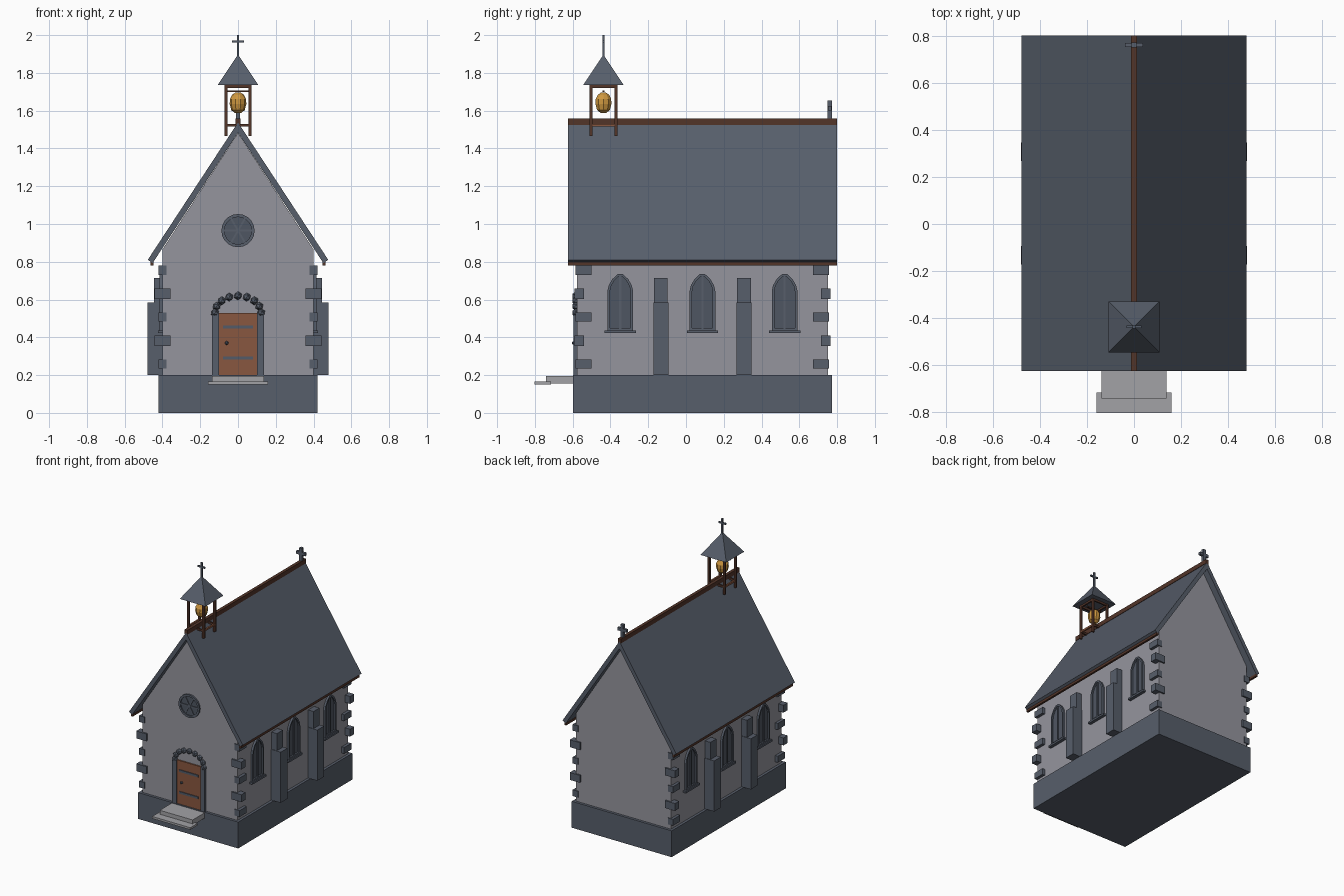
import bpy, bmesh, math
from mathutils import Vector, Matrix

if "Cube" in bpy.data.objects:
    bpy.data.objects.remove(bpy.data.objects["Cube"])

CY = 0.087          # centre of the building along y
BY = -0.437         # centre of the belfry along y
WF, WB = CY - 0.665, CY + 0.665   # front and back wall planes


def mat(name, r, g, b):
    m = bpy.data.materials.new(name)
    m.diffuse_color = (r, g, b, 1)
    m.use_nodes = True
    m.node_tree.nodes["Principled BSDF"].inputs["Base Color"].default_value = m.diffuse_color
    return m


WALL = mat("wall_plaster", 0.30, 0.30, 0.34)
STEP = mat("step_stone", 0.36, 0.36, 0.38)
SLATE = mat("slate_stone", 0.095, 0.112, 0.145)
GLASS = mat("window_glass", 0.078, 0.093, 0.122)
DOOR = mat("door_wood", 0.25, 0.095, 0.05)
DARK = mat("dark_wood", 0.085, 0.035, 0.022)
GOLD = mat("bell_gold", 0.62, 0.31, 0.05)
IRON = mat("iron", 0.085, 0.105, 0.14)


def finish(name, bm, m):
    bmesh.ops.recalc_face_normals(bm, faces=bm.faces)
    me = bpy.data.meshes.new(name)
    bm.to_mesh(me)
    bm.free()
    me.materials.append(m)
    ob = bpy.data.objects.new(name, me)
    bpy.context.collection.objects.link(ob)
    return ob


def box(name, m, x0, x1, y0, y1, z0, z1):
    bm = bmesh.new()
    bmesh.ops.create_cube(bm, size=1)
    for v in bm.verts:
        v.co = ((x0 + x1) / 2 + v.co.x * (x1 - x0),
                (y0 + y1) / 2 + v.co.y * (y1 - y0),
                (z0 + z1) / 2 + v.co.z * (z1 - z0))
    return finish(name, bm, m)


def place(axis, u, v, d):
    return (d, u, v) if axis == 'x' else (u, d, v)


def prism(name, m, pts, axis, a, b):
    bm = bmesh.new()
    A = [bm.verts.new(place(axis, u, v, a)) for u, v in pts]
    B = [bm.verts.new(place(axis, u, v, b)) for u, v in pts]
    n = len(pts)
    bm.faces.new(A)
    bm.faces.new(B[::-1])
    for i in range(n):
        j = (i + 1) % n
        bm.faces.new((A[i], A[j], B[j], B[i]))
    return finish(name, bm, m)


def frame(name, m, outer, inner, axis, a, b):
    bm = bmesh.new()
    loops = [[bm.verts.new(place(axis, u, v, d)) for u, v in p]
             for p, d in ((outer, a), (outer, b), (inner, b), (inner, a))]
    n = len(outer)
    for k in range(4):
        P, Q = loops[k], loops[(k + 1) % 4]
        for i in range(n):
            j = (i + 1) % n
            bm.faces.new((P[i], P[j], Q[j], Q[i]))
    return finish(name, bm, m)


# plinth and gabled body
box("plinth", SLATE, -0.42, 0.42, CY - 0.685, CY + 0.685, 0, 0.2)
prism("walls", WALL, [(-0.4, 0.2), (0.4, 0.2), (0.4, 0.865), (0, 1.482), (-0.4, 0.865)], 'y', WF, WB)

# roof slabs, eave boards, ridge beam
RF, RB = CY - 0.712, CY + 0.713
for s, side in ((-1, "left"), (1, "right")):
    prism("roof_" + side, SLATE,
          [(0, 1.538), (s * 0.478, 0.81), (s * 0.452, 0.793), (0, 1.483)], 'y', RF, RB)
    xs = sorted((s * 0.447, s * 0.463))
    box("eave_board_" + side, DARK, *xs, RF, RB, 0.78, 0.798)
box("ridge_beam", DARK, -0.012, 0.012, RF, RB, 1.525, 1.558)

# corner stones, alternating long and short
for s in (-1, 1):
    for front in (True, False):
        for i in range(5):
            wide = i % 2
            hx, ly, hz = (0.042, 0.05, 0.028) if wide else (0.022, 0.085, 0.024)
            z = 0.258 + i * 0.1243
            e = 0.012 if wide else 0.006
            y0, y1 = (WF - e, WF - e + ly) if front else (WB + e - ly, WB + e)
            box("corner_stone", SLATE, s * 0.4 - hx, s * 0.4 + hx, y0, y1, z - hz, z + hz)


# pointed window outline, t is the inset
def lancet(c, t):
    w, z0 = 0.068 - t, 0.435 + t
    half = [(w, z0), (w, 0.645), (w * 0.9, 0.675 - t * 0.3), (w * 0.62, 0.708 - t * 0.7), (w * 0.2, 0.735 - t)]
    return [(c + u, v) for u, v in half] + [(c - u, v) for u, v in reversed(half)]


for s in (-1, 1):
    # side windows
    for c in (CY - 0.435, CY, CY + 0.435):
        frame("window_frame", SLATE, lancet(c, 0), lancet(c, 0.014), 'x', s * 0.395, s * 0.415)
        prism("window_pane", GLASS, lancet(c, 0.012), 'x', s * 0.395, s * 0.404)
        xs = sorted((s * 0.395, s * 0.411))
        box("window_mullion", SLATE, *xs, c - 0.006, c + 0.006, 0.445, 0.728)
        xs = sorted((s * 0.395, s * 0.424))
        box("window_sill", SLATE, *xs, c - 0.083, c + 0.083, 0.422, 0.436)
    # stepped buttresses
    for c in (CY - 0.22, CY + 0.22):
        xs = sorted((s * 0.39, s * 0.48))
        box("buttress_lower", SLATE, *xs, c - 0.04, c + 0.04, 0.2, 0.585)
        xs = sorted((s * 0.39, s * 0.445))
        box("buttress_upper", SLATE, *xs, c - 0.036, c + 0.036, 0.585, 0.715)

# rose window
def circle(r, n=20):
    return [(r * math.cos(2 * math.pi * i / n), 0.965 + r * math.sin(2 * math.pi * i / n)) for i in range(n)]

prism("rose_pane", GLASS, circle(0.08), 'y', WF + 0.01, WF - 0.004)
frame("rose_ring", SLATE, circle(0.088), circle(0.072), 'y', WF + 0.01, WF - 0.012)
for k in range(3):
    a = k * math.pi / 3
    d, n = Vector((math.cos(a), math.sin(a))) * 0.075, Vector((-math.sin(a), math.cos(a))) * 0.005
    o = Vector((0, 0.965))
    prism("rose_spoke", SLATE, [tuple(o + p) for p in (d + n, n - d, -d - n, d - n)], 'y', WF + 0.01, WF - 0.009)

# door with straps, knob, jambs and arch stones
box("door", DOOR, -0.1, 0.1, WF - 0.01, WF + 0.01, 0.2, 0.53)
for z in (0.29, 0.455):
    box("door_strap", IRON, -0.08, 0.08, WF - 0.016, WF, z - 0.008, z + 0.008)
bm = bmesh.new()
bmesh.ops.create_icosphere(bm, subdivisions=1, radius=0.011, matrix=Matrix.Translation((-0.06, WF - 0.015, 0.37)))
finish("door_knob", bm, IRON)
for s in (-1, 1):
    xs = sorted((s * 0.1, s * 0.137))
    box("door_jamb", SLATE, *xs, WF - 0.018, WF + 0.01, 0.2, 0.53)
for i in range(9):
    a = math.pi * i / 8
    bm = bmesh.new()
    bmesh.ops.create_icosphere(bm, subdivisions=1, radius=0.023, matrix=Matrix.Translation(
        (0.122 * math.cos(a), WF - 0.004, 0.53 + 0.09 * math.sin(a))))
    finish("arch_stone", bm, SLATE)

# front steps
box("step_upper", STEP, -0.138, 0.138, -0.742, WF, 0.155, 0.196)
box("step_lower", STEP, -0.16, 0.16, -0.802, -0.715, 0.15, 0.166)

# belfry posts and rails
for sx in (-1, 1):
    for sy in (-1, 1):
        x, y = sx * 0.064, BY + sy * 0.066
        box("belfry_post", DARK, x - 0.008, x + 0.008, y - 0.008, y + 0.008, 1.467, 1.738)
for z in (1.523, 1.728):
    for s in (-1, 1):
        box("belfry_rail_front", DARK, -0.06, 0.06, BY + s * 0.066 - 0.006, BY + s * 0.066 + 0.006, z - 0.007, z + 0.007)
        box("belfry_rail_side", DOOR if z < 1.6 else DARK, s * 0.064 - 0.006, s * 0.064 + 0.006,
            BY - 0.06, BY + 0.06, z - 0.007, z + 0.007)
box("bell_bar", DARK, -0.064, 0.064, BY - 0.005, BY + 0.005, 1.698, 1.707)

# belfry pyramid roof
bm = bmesh.new()
bmesh.ops.create_cone(bm, cap_ends=True, segments=4, radius1=0.108 * math.sqrt(2), radius2=0, depth=0.162,
                      matrix=Matrix.Translation((0, BY, 1.816)) @ Matrix.Rotation(math.pi / 4, 4, 'Z'))
finish("belfry_roof", bm, SLATE)

# lathed bell
bm = bmesh.new()
prof = [(0.016, 1.588), (0.036, 1.604), (0.044, 1.635), (0.043, 1.662), (0.031, 1.684), (0.012, 1.697)]
rings = [[bm.verts.new((r * math.cos(math.tau * i / 10), BY + r * math.sin(math.tau * i / 10), z))
          for i in range(10)] for r, z in prof]
for P, Q in zip(rings, rings[1:]):
    for i in range(10):
        bm.faces.new((P[i], P[(i + 1) % 10], Q[(i + 1) % 10], Q[i]))
bm.faces.new(rings[0])
bm.faces.new(rings[-1])
finish("bell", bm, GOLD)

# crosses on belfry and rear gable
box("belfry_cross_upright", IRON, -0.006, 0.006, BY - 0.006, BY + 0.006, 1.88, 2.0)
box("belfry_cross_arm", IRON, -0.031, 0.031, BY - 0.005, BY + 0.005, 1.96, 1.972)
box("gable_cross_upright", SLATE, -0.011, 0.011, 0.75, 0.772, 1.53, 1.655)
box("gable_cross_arm", SLATE, -0.038, 0.038, 0.752, 0.77, 1.602, 1.624)
